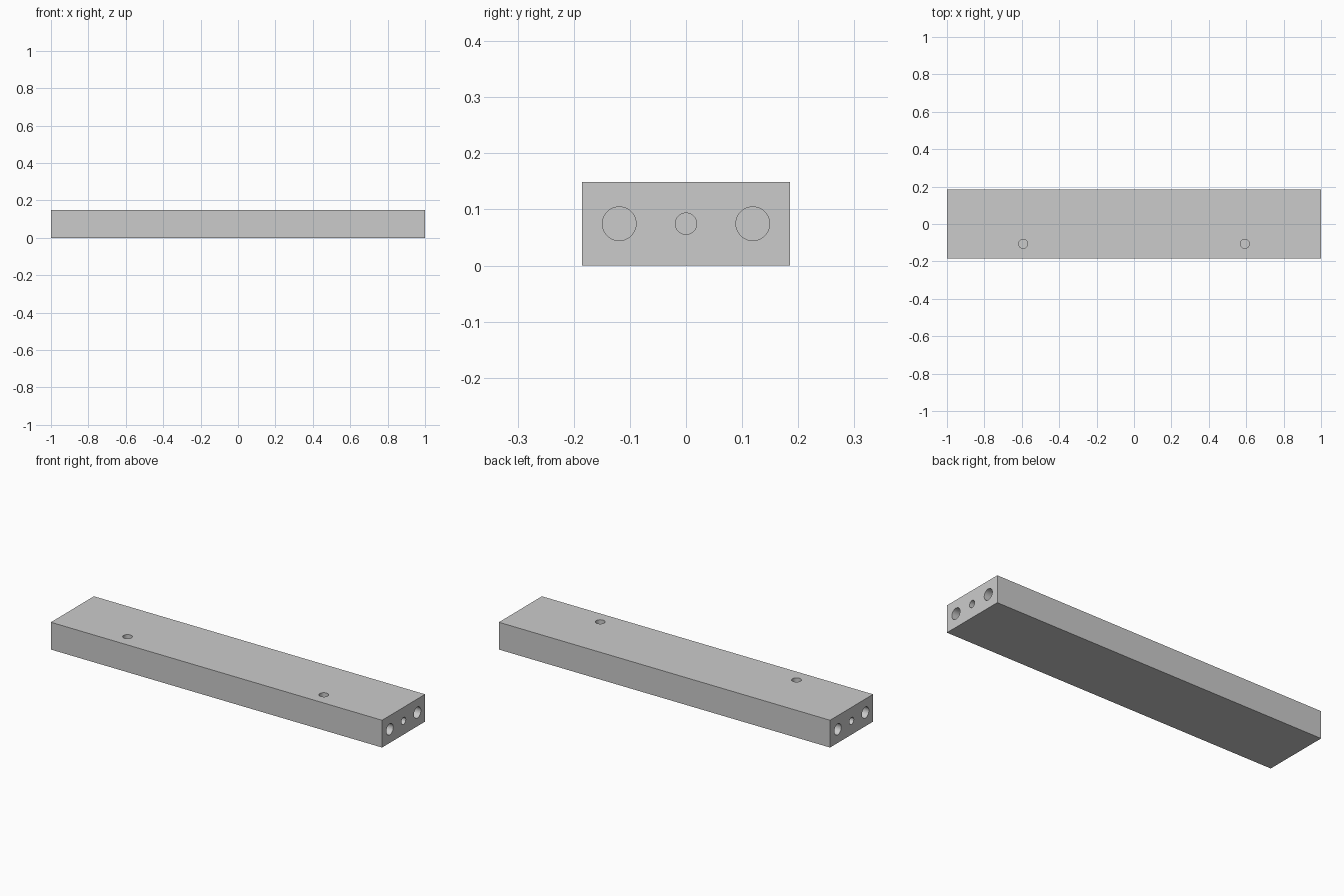
import bpy
from math import pi

if "Cube" in bpy.data.objects:
    bpy.data.objects.remove(bpy.data.objects["Cube"])

L, W, H = 2.0, 0.371, 0.149

# Main rail block
bpy.ops.mesh.primitive_cube_add(size=1, location=(0, 0, H / 2))
rail = bpy.context.object
rail.name = "drilled_rail"
rail.scale = (L, W, H)
bpy.ops.object.transform_apply(location=False, rotation=False, scale=True)


def drill(name, loc, radius, depth, axis):
    """Cut a blind round hole of the given depth, centred on a surface point."""
    rot = (0, pi / 2, 0) if axis == "x" else (0, 0, 0)
    bpy.ops.mesh.primitive_cylinder_add(vertices=48, radius=radius,
                                        depth=2 * depth, location=loc, rotation=rot)
    cutter = bpy.context.object
    cutter.name = name
    cutter.hide_render = True
    mod = rail.modifiers.new(name, "BOOLEAN")
    mod.operation = "DIFFERENCE"
    mod.solver = "EXACT"
    mod.object = cutter
    bpy.context.view_layer.objects.active = rail
    bpy.ops.object.modifier_apply(modifier=mod.name)
    bpy.data.objects.remove(cutter, do_unlink=True)


for s in (-1, 1):
    # Two dowel holes and a central screw hole in each end
    for y, r in ((-0.119, 0.03), (0, 0.019), (0.119, 0.03)):
        drill("end_hole_cutter", (s * L / 2, y, H / 2), r, 0.2, "x")
    # Fixing hole in the top, near the front edge
    drill("top_hole_cutter", (s * 0.593, -0.106, H), 0.024, 0.1, "z")

# Smooth bores, sharp edges
bpy.ops.object.select_all(action="DESELECT")
rail.select_set(True)
bpy.context.view_layer.objects.active = rail
bpy.ops.object.shade_smooth_by_angle(angle=pi / 6)
